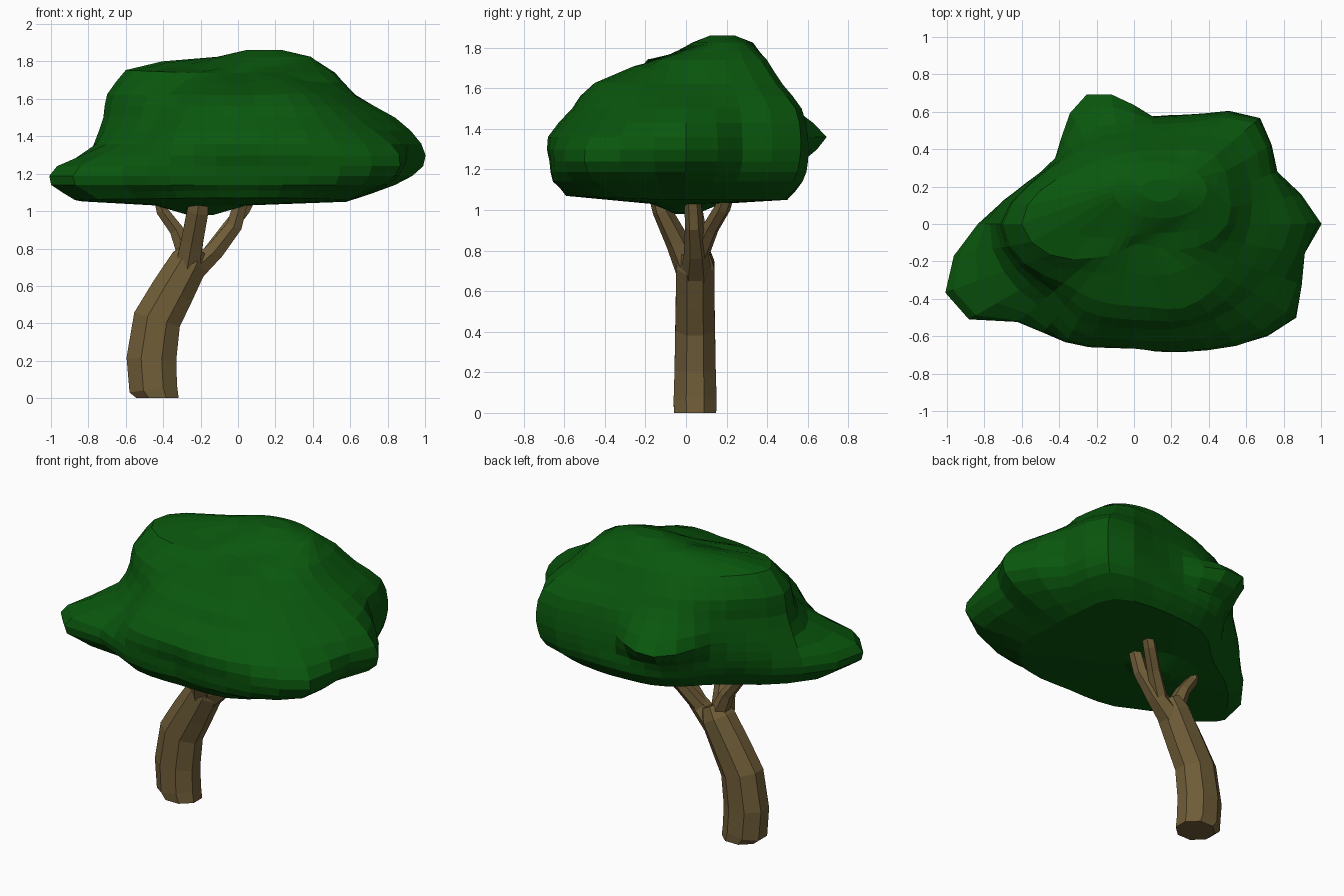
import bpy, bmesh
from math import sin, cos, pi, radians, exp
from mathutils import Vector


def material(name, color):
    m = bpy.data.materials.new(name)
    m.diffuse_color = (*color, 1)
    return m


def loft(name, rings, mat):
    """Skin a stack of equal-length rings, cap both ends, flat shaded."""
    bm = bmesh.new()
    loops = [[bm.verts.new(p) for p in ring] for ring in rings]
    n = len(loops[0])
    for a, b in zip(loops, loops[1:]):
        for i in range(n):
            j = (i + 1) % n
            bm.faces.new((a[i], a[j], b[j], b[i]))
    bm.faces.new(loops[0][::-1])
    bm.faces.new(loops[-1])
    bmesh.ops.recalc_face_normals(bm, faces=bm.faces)
    me = bpy.data.meshes.new(name)
    bm.to_mesh(me)
    bm.free()
    me.materials.append(mat)
    ob = bpy.data.objects.new(name, me)
    bpy.context.collection.objects.link(ob)
    return ob


def tube(name, path, sides, mat, flat_start=False):
    """Tube along (x, y, z, radius_across, radius_in_y) points."""
    pts = [Vector(p[:3]) for p in path]
    rings = []
    for k, p in enumerate(path):
        t = (pts[min(k + 1, len(pts) - 1)] - pts[max(k - 1, 0)]).normalized()
        if flat_start and k == 0:
            t = Vector((0, 0, 1))
        u = Vector((0, 1, 0)).cross(t).normalized()
        v = t.cross(u)
        angles = [2 * pi * (i + 0.5) / sides for i in range(sides)]
        rings.append([pts[k] + u * p[3] * cos(a) + v * p[4] * sin(a) for a in angles])
    return loft(name, rings, mat)


def midpoint(a, b, c, d):
    """Smooth halfway value between b and c."""
    return (9 * (b + c) - (a + d)) / 16


bark = material("bark", (0.16, 0.11, 0.04))
leaf = material("leaf", (0.003, 0.095, 0.004))

# Leaning trunk
tube("trunk", [
    (-0.430, 0.045, 0.00, 0.122, 0.112),
    (-0.453, 0.045, 0.05, 0.139, 0.115),
    (-0.463, 0.045, 0.21, 0.144, 0.110),
    (-0.433, 0.045, 0.42, 0.138, 0.106),
    (-0.350, 0.045, 0.57, 0.126, 0.103),
    (-0.260, 0.045, 0.73, 0.110, 0.102),
    (-0.225, 0.040, 0.80, 0.070, 0.080)], 8, bark, True)

# Branches fanning out into the crown
branches = {
    "front_branch": [(-0.27, 0.02, 0.70, .075, .07), (-0.245, -0.04, 0.84, .068, .06),
                     (-0.215, -0.12, 1.00, .066, .047), (-0.20, -0.15, 1.10, .05, .04)],
    "left_branch": [(-0.27, 0.05, 0.76, .06, .06), (-0.33, 0.05, 0.90, .042, .05),
                    (-0.405, 0.04, 1.00, .036, .042), (-0.43, 0.04, 1.10, .03, .035)],
    "right_branch": [(-0.24, 0.05, 0.68, .07, .08), (-0.12, 0.05, 0.79, .055, .06),
                     (-0.02, 0.04, 0.92, .048, .045), (0.03, 0.03, 1.10, .04, .04)],
    "back_branch": [(-0.15, 0.06, 0.77, .05, .05), (-0.05, 0.12, 0.91, .042, .042),
                    (0.03, 0.18, 1.01, .04, .04), (0.08, 0.21, 1.10, .035, .035)],
}
for name, path in branches.items():
    tube(name, path, 6, bark)

# Crown: radius every 20 degrees at rising heights
LEVELS = {
    1.05: (.58, .60, .66, .57, .50, .48, .46, .45, .52, .72, .92, .70, .65, .60, .60, .66, .67, .62),
    1.14: (.84, .74, .82, .66, .58, .56, .54, .51, .58, .83, 1.05, .79, .72, .66, .66, .75, .86, .85),
    1.24: (.99, .81, .87, .68, .58, .58, .57, .53, .62, .82, 1.02, .80, .73, .67, .68, .77, .92, .95),
    1.36: (.98, .81, .88, .67, .58, .70, .67, .55, .62, .77, .74, .67, .71, .67, .69, .77, .88, .93),
    1.50: (.84, .78, .84, .63, .54, .54, .54, .53, .60, .72, .65, .56, .59, .56, .57, .63, .70, .76),
    1.62: (.62, .66, .69, .54, .47, .46, .48, .51, .60, .70, .62, .49, .46, .44, .45, .52, .55, .58),
    1.74: (.50, .54, .57, .46, .40, .38, .39, .43, .53, .60, .48, .28, .18, .12, .11, .13, .20, .36),
}
# Small radial lumps: angle, height, amount, angular width
LUMPS = [(209, 1.16, .07, 7), (112, 1.36, .04, 8), (330, 1.25, .06, 8),
         (349, 1.25, -.08, 7), (268, 1.2, -.025, 7)]
ANGLES = [radians(10 * i) for i in range(36)]


def lump(a, z):
    return sum(s * exp(-((a - c) / w) ** 2 - ((z - h) / 0.14) ** 2) for c, h, s, w in LUMPS)


def dome(x, y, z):
    """Left hump, valley and front knob on top; slight lift of the front underside."""
    if z > 1.6:
        for cx, cy, w, s in ((-0.45, 0.05, 0.18, 0.03), (-0.2, 0.0, 0.12, -0.03),
                             (0.28, -0.3, 0.12, 0.03)):
            z += s * exp(-((x - cx) / w) ** 2 - ((y - cy) / w) ** 2)
    elif z < 1.1:
        z += 0.04 * max(0, -y - 0.1)
    return x, y, z


# Double the angular and vertical resolution smoothly
rows = []
for z, r in LEVELS.items():
    fine = []
    for i in range(18):
        fine += [r[i], midpoint(r[i - 1], r[i], r[(i + 1) % 18], r[(i + 2) % 18])]
    rows.append([z] + fine)
dense = []
for k, row in enumerate(rows[:-1]):
    before, after, last = rows[max(k - 1, 0)], rows[k + 1], rows[min(k + 2, 6)]
    dense += [row, [midpoint(*q) for q in zip(before, row, after, last)]]
dense.append(rows[-1])

body = [[dome((r + lump(10 * i, row[0])) * cos(ANGLES[i]),
              (r + lump(10 * i, row[0])) * sin(ANGLES[i]), row[0])
         for i, r in enumerate(row[1:])] for row in dense]


def ellipse(cx, cy, z, rx, ry):
    return [(cx + rx * cos(a), cy + ry * sin(a), z) for a in ANGLES]


cap = ellipse(0.14, 0.18, 1.825, 0.25, 0.15)
# Shoulder between the last outline and the cap keeps the left hump full
shoulder = [dome(*(Vector(p) * 0.6 + Vector(q) * 0.4)) for p, q in
            zip([(x, y, 1.74) for x, y, z in body[-1]], cap)]
under = [ellipse(-0.2, 0, 0.98, 0.07, 0.05), ellipse(-0.2, 0, 1.03, 0.24, 0.17)]
loft("crown", under + body + [shoulder, cap, ellipse(0.14, 0.18, 1.86, 0.10, 0.06)], leaf)
